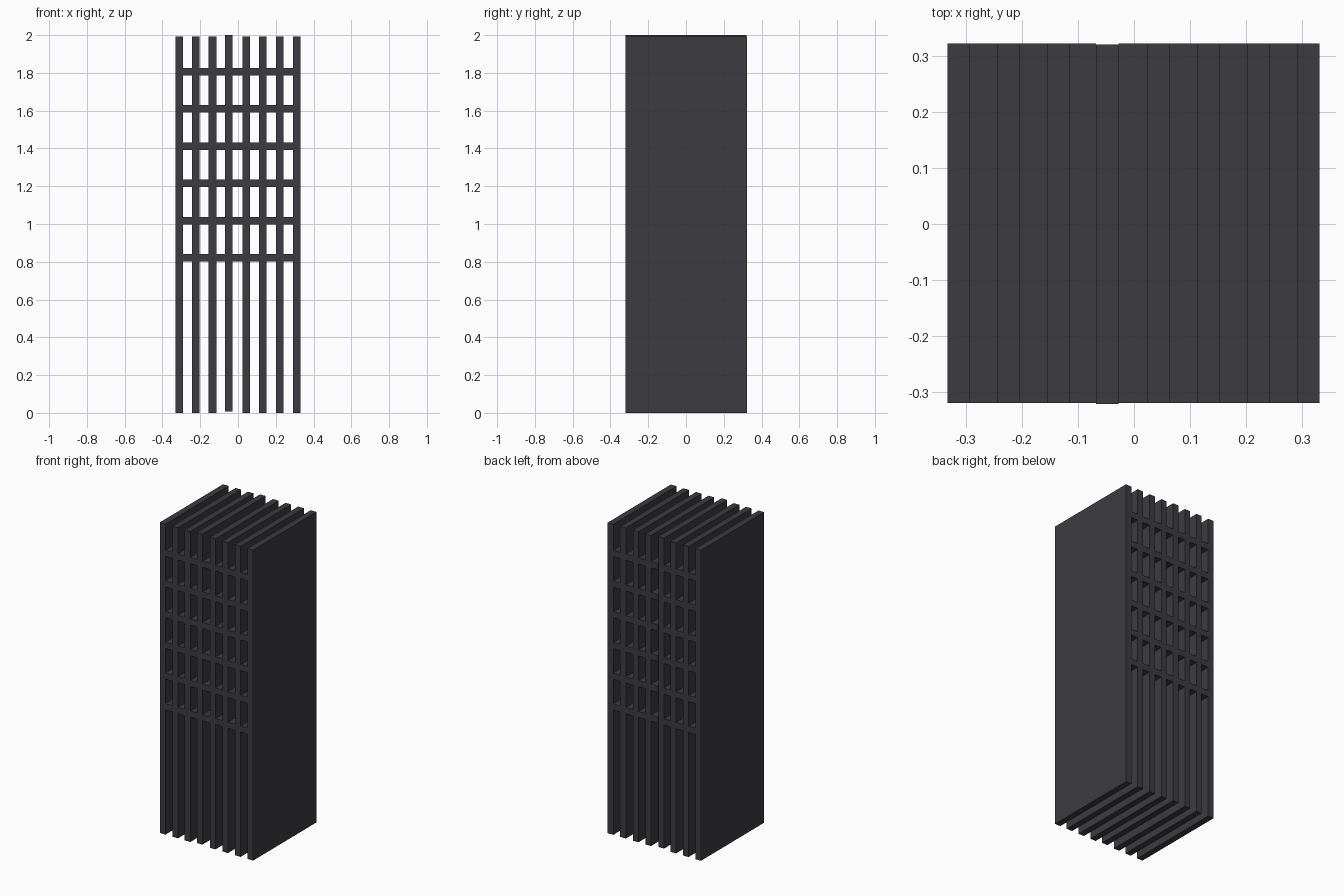
import bpy
import bmesh
from mathutils import Matrix, Vector

cube = bpy.data.objects.get("Cube")
if cube:
    bpy.data.objects.remove(cube, do_unlink=True)

charcoal = bpy.data.materials.new("charcoal")
charcoal.use_nodes = True
colour = (0.046, 0.044, 0.052, 1)
charcoal.diffuse_color = colour
charcoal.node_tree.nodes["Principled BSDF"].inputs["Base Color"].default_value = colour


def boxes(name, bounds):
    """One object made of boxes, each given by its low and high corner."""
    bm = bmesh.new()
    for low, high in bounds:
        low, high = Vector(low), Vector(high)
        place = Matrix.Translation((low + high) / 2) @ Matrix.Diagonal((*(high - low), 1))
        bmesh.ops.create_cube(bm, size=1, matrix=place)
    mesh = bpy.data.meshes.new(name)
    bm.to_mesh(mesh)
    bm.free()
    mesh.materials.append(charcoal)
    obj = bpy.data.objects.new(name, mesh)
    bpy.context.collection.objects.link(obj)


FRONT, BACK = -0.319, 0.322
HALF = 0.02
fin_x = [-0.312, -0.223, -0.135, -0.048, 0.043, 0.132, 0.222, 0.311]

# Upright fins; the fourth sits slightly higher and further forward
for i, x in enumerate(fin_x):
    shift = i == 3
    y, z = (-0.002, 0.007) if shift else (0, 0)
    boxes(f"upright_fin_{i + 1}",
          [((x - HALF, FRONT + y, z), (x + HALF, BACK + y, 1.993 + z))])

# Shelves, filling the gaps between neighbouring fins
for row in range(6):
    z = 0.821 + row * 0.197
    boxes(f"shelf_{row + 1}",
          [((a + HALF, FRONT, z - HALF), (b - HALF, BACK, z + HALF))
           for a, b in zip(fin_x, fin_x[1:])])
